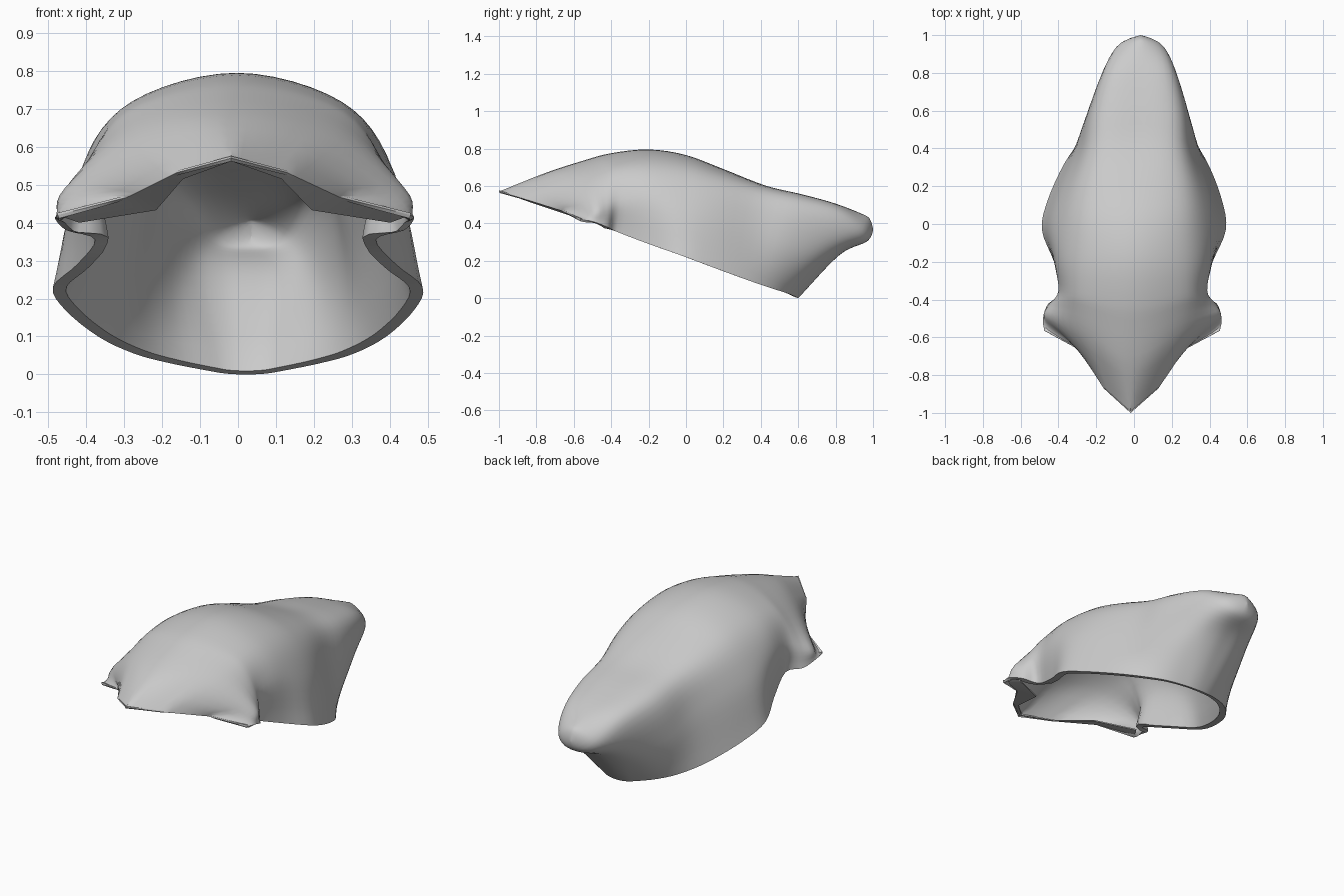
import bpy, bmesh
from mathutils import Vector

if "Cube" in bpy.data.objects:
    bpy.data.objects.remove(bpy.data.objects["Cube"])

# Half ribs from front to back: rim xyz, low xyz, high xyz, ridge yz
RIBS = [
    (.465, -.565, .42, .28, -.665, .467, .145, -.87, .532, -1.0, .57),
    (.473, -.50, .41, .44, -.51, .485, .24, -.62, .63, -.75, .67),
    (.445, -.42, .38, .42, -.425, .51, .275, -.45, .68, -.55, .735),
    (.37, -.37, .355, .39, -.35, .53, .285, -.36, .70, -.40, .775),
    (.42, -.20, .29, .405, -.20, .55, .275, -.20, .72, -.20, .795),
    (.487, -.03, .23, .42, -.02, .50, .275, .00, .695, .00, .765),
    (.46, .13, .17, .39, .15, .46, .26, .18, .645, .20, .69),
    (.38, .32, .10, .32, .36, .39, .225, .40, .575, .43, .60),
    (.29, .45, .055, .29, .52, .30, .22, .60, .52, .62, .555),
    (.20, .53, .03, .228, .67, .255, .18, .80, .462, .80, .505),
    (.10, .58, .01, .16, .76, .235, .138, .92, .378, .935, .453),
    (.05, .595, .002, .08, .81, .23, .085, .962, .325, .982, .425),
    (.00, .60, .00, .00, .82, .23, .00, .97, .305, 1.0, .37),
]
LIP = (.41, -.48, .40, .205, -.595, .433, .13, -.84, .515, -.97, .562)


def full_rib(r):
    """Mirror a half rib into an arch from right rim to left rim."""
    half = [Vector(r[0:3]), Vector(r[3:6]), Vector(r[6:9])]
    left = [Vector((-p.x, p.y, p.z)) for p in reversed(half)]
    return half + [Vector((0, r[9], r[10]))] + left


def spline(points, steps, after=None):
    """Smooth curve through the points."""
    p = [points[0] * 2 - points[1]] + list(points)
    p.append(after if after is not None else points[-1] * 2 - points[-2])
    out = []
    for i in range(1, len(p) - 2):
        a, b, c, d = p[i - 1:i + 3]
        for s in range(steps):
            t = s / steps
            out.append(.5 * (2 * b + (c - a) * t + (2 * a - 5 * b + 4 * c - d) * t * t
                             + (3 * b - a - 3 * c + d) * t ** 3))
    return out + [points[-1].copy()]


def straight(points, steps):
    """Straight segments through the points."""
    out = [a.lerp(b, s / steps) for a, b in zip(points, points[1:]) for s in range(steps)]
    return out + [points[-1].copy()]


def loft(name, ribs, thickness, closed_back, front_factor):
    arches = [full_rib(r) for r in ribs]
    rails = []
    for j in range(7):
        rail = [a[j] for a in arches]
        after = None
        if closed_back:
            q = rail[-2]
            after = Vector((-q.x, q.y, q.z))
        rails.append(spline(rail, 4, after))
    rows = []
    for i in range(len(rails[0])):
        points = [rail[i] for rail in rails]
        # the front edge is angular, the rest flows smoothly
        angular = max(0, 1 - i / 4) if closed_back else 1
        rows.append([a.lerp(b, angular)
                     for a, b in zip(spline(points, 6), straight(points, 6))])

    bm = bmesh.new()
    layer = bm.verts.layers.deform.verify()
    grid = []
    for i, row in enumerate(rows):
        line = []
        for p in row:
            # slight sideways lean towards the tail
            lean = .035 if p.y > 0 else .018
            v = bm.verts.new((p.x + lean * p.y, p.y, max(p.z, 0)))
            v[layer][0] = min(1, front_factor + i / 14)
            line.append(v)
        grid.append(line)
    for a, b in zip(grid, grid[1:]):
        for j in range(len(a) - 1):
            bm.faces.new((a[j], b[j], b[j + 1], a[j + 1]))
    bmesh.ops.remove_doubles(bm, verts=bm.verts, dist=.0005)
    bm.verts.index_update()
    rim = [v.index for v in bm.verts if v.is_boundary and v.co.y > -.3]
    count = len(bm.verts)
    mesh = bpy.data.meshes.new(name)
    bm.to_mesh(mesh)
    bm.free()
    obj = bpy.data.objects.new(name, mesh)
    bpy.context.collection.objects.link(obj)
    obj.vertex_groups.new(name="thickness")
    mesh.materials.append(grey)

    solid = obj.modifiers.new("wall", 'SOLIDIFY')
    solid.thickness = thickness
    solid.offset = -1
    solid.vertex_group = "thickness"
    bpy.ops.object.select_all(action='DESELECT')
    obj.select_set(True)
    bpy.context.view_layer.objects.active = obj
    bpy.ops.object.modifier_apply(modifier="wall")
    # keep the inner rim in the sloping plane of the outer rim
    verts = obj.data.vertices
    for i in rim:
        if i + count < len(verts):
            outer, inner = verts[i].co, verts[i + count].co
            if (outer - inner).length < .06:
                inner.z = outer.z - .36 * (inner.y - outer.y)
    bpy.ops.object.shade_smooth_by_angle(angle=.75)
    return obj


grey = bpy.data.materials.new("light_grey")
grey.diffuse_color = (.6, .6, .6, 1)
grey.use_nodes = True
grey.node_tree.nodes["Principled BSDF"].inputs["Base Color"].default_value = grey.diffuse_color

# Hollow cap with pointed peak, flared cheeks and drooping tail
loft("cap_shell", RIBS, .036, True, .25)
# Folded lip tucked under the front edge
loft("front_lip", [LIP, RIBS[0]], .006, False, 1)
